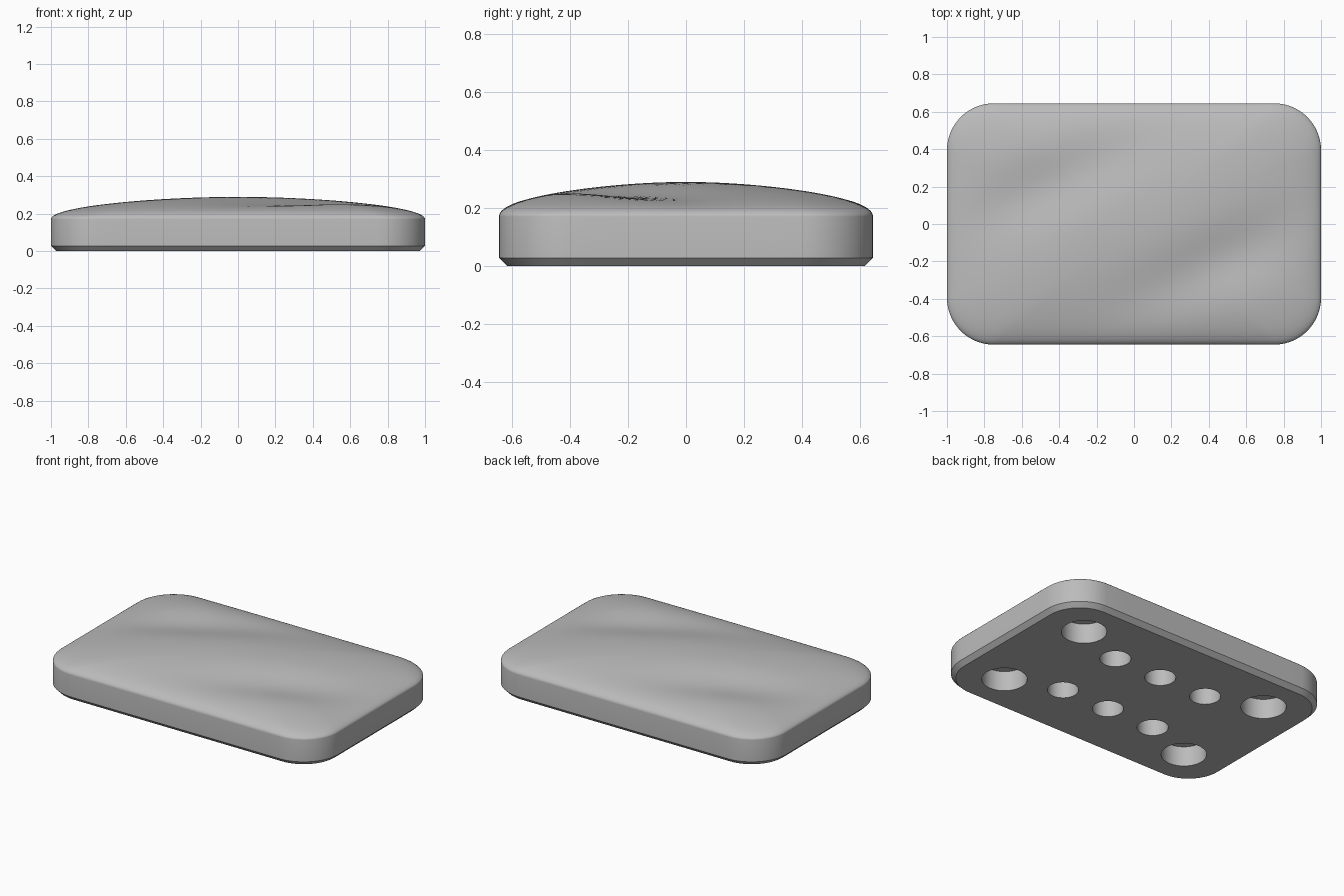
import bpy
import bmesh
import math
from mathutils import Vector

cube = bpy.data.objects.get("Cube")
if cube:
    bpy.data.objects.remove(cube, do_unlink=True)

HALF_X, HALF_Y, RADIUS = 1.0, 0.645, 0.25
RIM_Z, DOME, CHAMFER = 0.17, 0.12, 0.028

grey = bpy.data.materials.new("plain_grey")
grey.use_nodes = True
colour = (0.5, 0.5, 0.5, 1)
grey.diffuse_color = colour
grey.node_tree.nodes["Principled BSDF"].inputs["Base Color"].default_value = colour


def outline(inset=0.0, arc=14, straight=12):
    """Rounded rectangle, counter-clockwise, with subdivided straight sides."""
    r = RADIUS - inset
    corners = []
    for k, (sx, sy) in enumerate([(1, 1), (-1, 1), (-1, -1), (1, -1)]):
        c = Vector((sx * (HALF_X - RADIUS), sy * (HALF_Y - RADIUS)))
        angles = [(k + i / arc) * math.pi / 2 for i in range(arc + 1)]
        corners.append([c + Vector((math.cos(a), math.sin(a))) * r for a in angles])
    points = []
    for k, corner in enumerate(corners):
        points += corner
        nxt = corners[(k + 1) % 4][0]
        points += [corner[-1].lerp(nxt, i / straight) for i in range(1, straight)]
    return points


def dent(x, y, t):
    """Two slanted finger hollows, half a turn apart."""
    ca, sa = math.cos(math.radians(25)), math.sin(math.radians(25))
    total = 0
    for s in (1, -1):
        dx, dy = x - s * 0.46, y + s * 0.20
        along, across = dx * ca + dy * sa, dy * ca - dx * sa
        total += math.exp(-(along / 0.4) ** 2 / 2 - (across / 0.125) ** 2 / 2)
    return 0.036 * total * (1 - t ** 6)


# Body: chamfered base, straight wall and a domed top
bm = bmesh.new()
rim = outline()
rings = [[(p.x, p.y, 0) for p in outline(CHAMFER)],
         [(p.x, p.y, CHAMFER) for p in rim]]
STEPS = 40
for i in range(STEPS):
    a = (1 - i / STEPS) * math.pi / 2
    t = math.sin(a)
    ring = []
    for p in rim:
        q = Vector((p.x / HALF_X, p.y / HALF_Y)).normalized()
        oval = Vector((q.x * HALF_X, q.y * HALF_Y))
        x, y = oval.lerp(p, t) * t
        ring.append((x, y, RIM_Z + DOME * math.cos(a) - dent(x, y, t)))
    rings.append(ring)
loops = [[bm.verts.new(c) for c in ring] for ring in rings]
n = len(rim)
for low, high in zip(loops, loops[1:]):
    for i in range(n):
        j = (i + 1) % n
        bm.faces.new((low[i], low[j], high[j], high[i]))
bm.faces.new(loops[0][::-1])
peak = bm.verts.new((0, 0, RIM_Z + DOME - dent(0, 0, 0)))
for i in range(n):
    bm.faces.new((loops[-1][i], loops[-1][(i + 1) % n], peak))
mesh = bpy.data.meshes.new("body")
bm.to_mesh(mesh)
bm.free()
mesh.materials.append(grey)
body = bpy.data.objects.new("body", mesh)
bpy.context.collection.objects.link(body)

# Blind round holes in the underside
DEPTH = 0.13
holes = [(x, y, 0.134) for x in (-0.69, 0.69) for y in (-0.365, 0.365)]
holes += [(x, y, 0.092) for x in (-0.345, 0, 0.345) for y in (-0.24, 0.24)]
bm = bmesh.new()
for x, y, r in holes:
    made = bmesh.ops.create_cone(bm, cap_ends=True, segments=48,
                                 radius1=r, radius2=r, depth=2 * DEPTH)
    bmesh.ops.translate(bm, verts=made["verts"], vec=(x, y, 0))
cut_mesh = bpy.data.meshes.new("hole_cutter")
bm.to_mesh(cut_mesh)
bm.free()
cut_mesh.materials.append(grey)
cutter = bpy.data.objects.new("hole_cutter", cut_mesh)
cutter.hide_render = True
bpy.context.collection.objects.link(cutter)

bpy.ops.object.select_all(action='DESELECT')
body.select_set(True)
bpy.context.view_layer.objects.active = body
mod = body.modifiers.new("holes", 'BOOLEAN')
mod.operation = 'DIFFERENCE'
mod.solver = 'EXACT'
mod.object = cutter
bpy.ops.object.modifier_apply(modifier=mod.name)
bpy.data.objects.remove(cutter, do_unlink=True)
bpy.ops.object.shade_smooth_by_angle(angle=math.radians(30))
